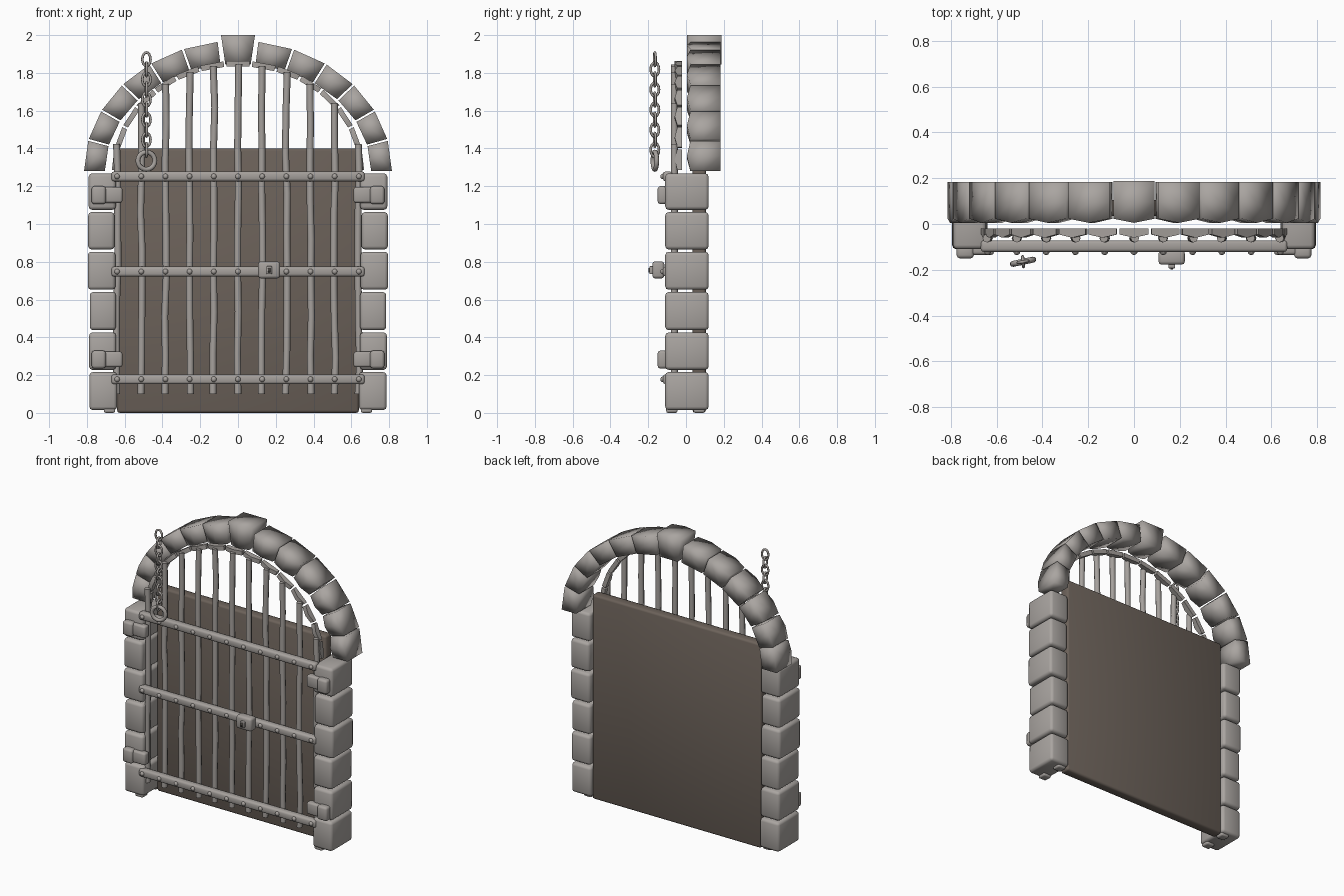
import bpy, bmesh, math, random
from mathutils import Vector, Matrix

random.seed(4)
if "Cube" in bpy.data.objects:
    bpy.data.objects.remove(bpy.data.objects["Cube"])


def material(name, rgb):
    m = bpy.data.materials.new(name)
    m.use_nodes = True
    m.diffuse_color = (*rgb, 1)
    bsdf = m.node_tree.nodes["Principled BSDF"]
    bsdf.inputs["Base Color"].default_value = (*rgb, 1)
    bsdf.inputs["Roughness"].default_value = 0.8
    return m


STONE = material("warm grey stone", (0.40, 0.375, 0.355))
IRON = material("grey iron", (0.38, 0.355, 0.335))
WOOD = material("dark brown wood", (0.15, 0.122, 0.102))
DARK = material("keyhole dark", (0.06, 0.055, 0.05))


def finish(name, bm, mat, angle=None):
    """Turn a bmesh into a smooth shaded object."""
    bmesh.ops.recalc_face_normals(bm, faces=bm.faces[:])
    for f in bm.faces:
        f.smooth = True
    me = bpy.data.meshes.new(name)
    bm.to_mesh(me)
    bm.free()
    if angle:
        me.set_sharp_from_angle(angle=math.radians(angle))
    me.materials.append(mat)
    ob = bpy.data.objects.new(name, me)
    bpy.context.collection.objects.link(ob)
    return ob


def box(name, lo, hi, mat, bevel=0.0, segments=2, angle=None):
    lo, hi = Vector(lo), Vector(hi)
    bm = bmesh.new()
    size = Matrix.Diagonal((*(hi - lo), 1))
    bmesh.ops.create_cube(bm, size=1, matrix=Matrix.Translation((lo + hi) / 2) @ size)
    if bevel:
        bmesh.ops.bevel(bm, geom=bm.edges[:], offset=bevel, segments=segments,
                        profile=0.5, affect='EDGES')
    return finish(name, bm, mat, angle)


def mirrored_box(name, lo, hi, mat, bevel):
    for side, sx in (("left", 1), ("right", -1)):
        xs = sorted((lo[0] * sx, hi[0] * sx))
        box(f"{side}_{name}", (xs[0], *lo[1:]), (xs[1], *hi[1:]), mat, bevel)


def ellipse(a, b, degrees):
    t = math.radians(degrees)
    return Vector((a * math.cos(t), 0, SPRING + b * math.sin(t)))


def arch_block(name, inner, outer, y0, y1, bulge, mat, angle=None):
    """Wedge between two inner and two outer corners, with a pillowed front."""
    bm = bmesh.new()
    bmesh.ops.create_cube(bm, size=1)
    bmesh.ops.subdivide_edges(bm, edges=bm.edges[:], cuts=1, use_grid_fill=True)
    for v in bm.verts:
        u, w = v.co.x + 0.5, v.co.z + 0.5
        p = inner[0].lerp(inner[1], u).lerp(outer[0].lerp(outer[1], u), w)
        p.y = y0 + (y1 - y0) * (v.co.y + 0.5)
        if v.co.y < 0:
            p.y += bulge * abs(2 * v.co.x)
        v.co = p
    finish(name, bm, mat, angle)


def tube(name, path, radius, mat, sides=8):
    """Upright round bar through the path points."""
    bm = bmesh.new()
    rings = []
    for p in path:
        rings.append([bm.verts.new(p + radius * Vector((math.cos(k * math.tau / sides),
                      math.sin(k * math.tau / sides), 0))) for k in range(sides)])
    for a, b in zip(rings, rings[1:]):
        for k in range(sides):
            n = (k + 1) % sides
            bm.faces.new((a[k], a[n], b[n], b[k]))
    bm.faces.new(rings[0])
    bm.faces.new(rings[-1])
    return finish(name, bm, mat, 50)


def ring(name, centre, wide, high, wire, turn, mat, n=16, m=8):
    """Oval link standing upright, turned about the vertical axis."""
    bm = bmesh.new()
    place = Matrix.Translation(centre) @ Matrix.Rotation(math.radians(turn), 4, 'Z')
    loops = []
    for i in range(n):
        t = i * math.tau / n
        out = Vector((math.cos(t), 0, math.sin(t)))
        mid = Vector((wide * out.x, 0, high * out.z))
        loops.append([bm.verts.new(place @ (mid + wire * (math.cos(s) * out
                      + math.sin(s) * Vector((0, 1, 0)))))
                      for s in (j * math.tau / m for j in range(m))])
    for i in range(n):
        a, b = loops[i], loops[(i + 1) % n]
        for j in range(m):
            k = (j + 1) % m
            bm.faces.new((a[j], a[k], b[k], b[j]))
    finish(name, bm, mat)


def stud(name, centre, radius, depth, mat):
    bm = bmesh.new()
    bmesh.ops.create_uvsphere(bm, u_segments=10, v_segments=6, radius=1,
                              matrix=Matrix.Translation(centre)
                              @ Matrix.Diagonal((radius, depth, radius, 1)))
    finish(name, bm, mat)


SPRING = 1.28

# Stone pillars: six stacked blocks each side, with small feet
levels = [0.015, 0.228, 0.438, 0.652, 0.865, 1.075, 1.28]
for i, (z0, z1) in enumerate(zip(levels, levels[1:])):
    inner = 0.64 if i == 0 else 0.65 + random.uniform(-0.006, 0.006)
    outer = 0.79 + random.uniform(-0.006, 0.006)
    mirrored_box(f"pillar_block_{i + 1}", (inner, -0.11, z0),
                 (outer, 0.12, z1 - 0.012), STONE, 0.018)
for y in (-0.075, 0.07):
    mirrored_box("pillar_foot", (0.65, y - 0.03, 0), (0.71, y + 0.03, 0.03), STONE, 0.01)

# Stone arch: six wedges each side and a taller keystone
STEP = 13.8
for i in range(6):
    t0, t1 = i * STEP + 0.5, (i + 1) * STEP - 0.4
    if i == 0:
        t0 = 0
    for side, sx in (("left", 1), ("right", -1)):
        corners = []
        for a, b in ((0.705, 0.57), (0.815, 0.69)):
            pair = [ellipse(a, b, t) for t in (t0, t1)]
            for p in pair:
                p.x *= sx
            corners.append(pair)
        arch_block(f"{side}_arch_stone_{i + 1}", *corners, 0.005, 0.183, 0.018, STONE)
arch_block("keystone", (Vector((-0.067, 0, 1.845)), Vector((0.067, 0, 1.845))),
           (Vector((-0.09, 0, 2)), Vector((0.09, 0, 2))), 0.005, 0.188, 0.018, STONE)

# Wooden backing panel
box("back_panel", (-0.64, 0.035, 0), (0.64, 0.105, 1.4), WOOD, 0.014)

# Curved gate rim made of short plates
for i in range(15):
    t = 6 + i * 12
    corners = [[ellipse(a, b, t + d) for d in (-5.4, 5.4)]
               for a, b in ((0.64, 0.555), (0.668, 0.585))]
    arch_block(f"gate_rim_plate_{i + 1}", *corners, -0.06, -0.02, 0.014, IRON, 50)

# Upright bars, reaching up to the rim
GAP = 0.128
for i in range(-5, 6):
    x = i * GAP
    top = SPRING + 0.565 * math.sqrt(max(0, 1 - (x / 0.662) ** 2))
    path = []
    for k in range(9):
        z = 0.1 + (top - 0.1) * k / 8
        path.append(Vector((x + random.uniform(-0.005, 0.005), -0.062, z)))
    tube(f"upright_bar_{i + 6}", path, 0.0185, IRON)

# Crossbars with rivets
for name, z in (("lower", 0.178), ("middle", 0.748), ("upper", 1.252)):
    box(f"{name}_crossbar", (-0.67, -0.122, z - 0.026), (0.67, -0.072, z + 0.026),
        IRON, 0.013)
    for i in range(-5, 6):
        stud(f"{name}_rivet_{i + 6}", (i * GAP, -0.122, z), 0.015, 0.014, IRON)

# Hinges: a pin block on each pillar and a strap to the gate
for name, z in (("lower", 0.28), ("upper", 1.15)):
    mirrored_box(f"{name}_hinge_pin", (0.70, -0.15, z - 0.045),
                 (0.775, -0.09, z + 0.05), IRON, 0.014)
    mirrored_box(f"{name}_hinge_strap", (0.612, -0.135, z - 0.038),
                 (0.715, -0.085, z + 0.045), IRON, 0.012)

# Lock box with escutcheon and keyhole
box("lock_box", (0.107, -0.178, 0.712), (0.222, -0.115, 0.802), IRON, 0.014)
box("lock_plate", (0.15, -0.194, 0.735), (0.18, -0.17, 0.777), IRON, 0.004)
box("keyhole", (0.159, -0.198, 0.744), (0.171, -0.192, 0.768), DARK)

# Hanging chain with an end ring
CX, CY = -0.485, -0.165
for i in range(10):
    ring(f"chain_link_{i + 1}", (CX, CY, 1.872 - i * 0.0533), 0.022, 0.036, 0.007,
         10 if i % 2 == 0 else 95, IRON)
ring("chain_end_ring", (CX, CY, 1.335), 0.046, 0.046, 0.013, 12, IRON, n=20)
